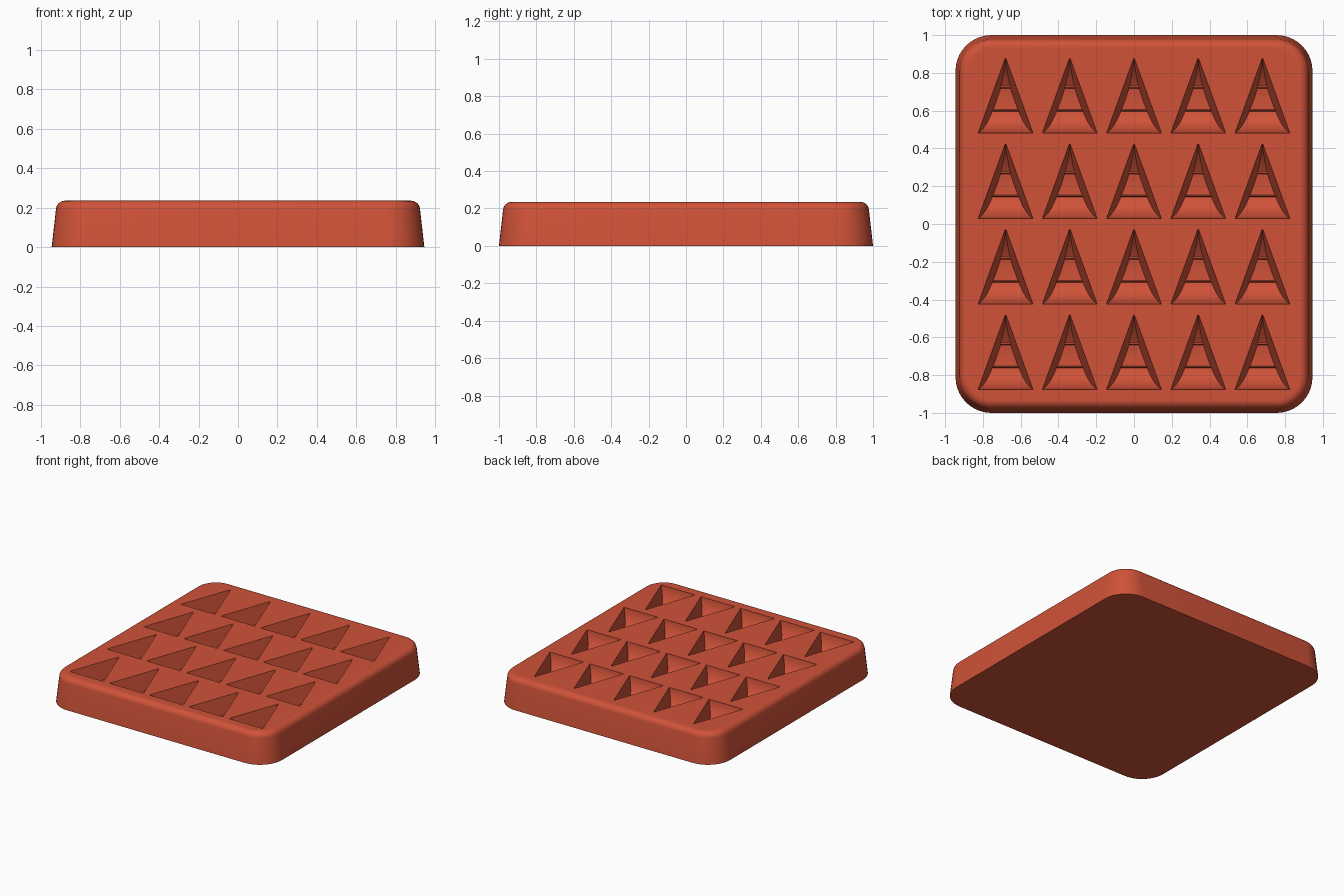
import bpy, bmesh, math

cube = bpy.data.objects.get("Cube")
if cube:
    bpy.data.objects.remove(cube, do_unlink=True)

TOP = 0.235
HALF_X, HALF_Y, CORNER = 0.945, 1.0, 0.19

red = bpy.data.materials.new("terracotta_red")
red.use_nodes = True
red.diffuse_color = (0.63, 0.085, 0.04, 1)
red.node_tree.nodes["Principled BSDF"].inputs["Base Color"].default_value = red.diffuse_color


def make_object(name, bm):
    bmesh.ops.recalc_face_normals(bm, faces=bm.faces)
    mesh = bpy.data.meshes.new(name)
    bm.to_mesh(mesh)
    bm.free()
    mesh.materials.append(red)
    obj = bpy.data.objects.new(name, mesh)
    bpy.context.collection.objects.link(obj)
    return obj


def loft(bm, rings):
    """Skin a list of closed point rings and cap both ends."""
    loops = [[bm.verts.new(p) for p in ring] for ring in rings]
    n = len(loops[0])
    for a, b in zip(loops, loops[1:]):
        for i in range(n):
            j = (i + 1) % n
            bm.faces.new((a[i], a[j], b[j], b[i]))
    bm.faces.new(loops[0][::-1])
    bm.faces.new(loops[-1])


def rounded_outline(inset, z, steps=10):
    r = CORNER - inset
    points = []
    for quarter, (sx, sy) in enumerate([(1, 1), (-1, 1), (-1, -1), (1, -1)]):
        for i in range(steps + 1):
            a = (quarter + i / steps) * math.pi / 2
            points.append((sx * (HALF_X - CORNER) + r * math.cos(a),
                           sy * (HALF_Y - CORNER) + r * math.sin(a), z))
    return points


# Tray: tapered sides, rounded top rim, flat top
RIM = 0.045
profile = [(0, 0)]
for i in range(8):
    a = math.radians(7 + 83 * i / 7)
    profile.append((0.022 + RIM * (1 - math.cos(a)), TOP - RIM + RIM * math.sin(a)))
profile.append((0.08, TOP))
bm = bmesh.new()
loft(bm, [rounded_outline(inset, z) for inset, z in profile])
tray = make_object("mould_tray", bm)

# Wedge cavities: (distance from wide end, depth), with two raised bands
LENGTH, HALF_W, SLOPE, LIP = 0.4, 0.145, 0.25, 0.04
floor = [(0, 0.01), (0.015, 0.055), (0.035, 0.092), (0.06, 0.118), (0.09, 0.131),
         (0.112, 0.136), (0.118, 0.126), (0.124, 0.14), (0.18, 0.142), (0.235, 0.134),
         (0.241, 0.122), (0.248, 0.126), (0.28, 0.108), (0.31, 0.085),
         (0.36, 0.045), (LENGTH, -0.01)]


def wedge_rings(x, y):
    rings = []
    for d, depth in floor:
        w = HALF_W * (1 - d / LENGTH)
        top, low = w + SLOPE * LIP, max(w - SLOPE * depth, 0.002)
        rings.append([(x - top, y + d, TOP + LIP), (x - low, y + d, TOP - depth),
                      (x + low, y + d, TOP - depth), (x + top, y + d, TOP + LIP)])
    return rings


bm = bmesh.new()
for col in range(5):
    for row in range(4):
        loft(bm, wedge_rings((col - 2) * 0.34, -0.875 + row * 0.4525))
cutter = make_object("cavity_cutter", bm)
cutter.hide_render = True

# Cut the cavities, then shade
cut = tray.modifiers.new("cavities", 'BOOLEAN')
cut.operation = 'DIFFERENCE'
cut.solver = 'EXACT'
cut.object = cutter
bpy.ops.object.select_all(action='DESELECT')
bpy.context.view_layer.objects.active = tray
tray.select_set(True)
bpy.ops.object.modifier_apply(modifier=cut.name)
bpy.data.objects.remove(cutter, do_unlink=True)
bpy.ops.object.shade_smooth_by_angle(angle=math.radians(30))
